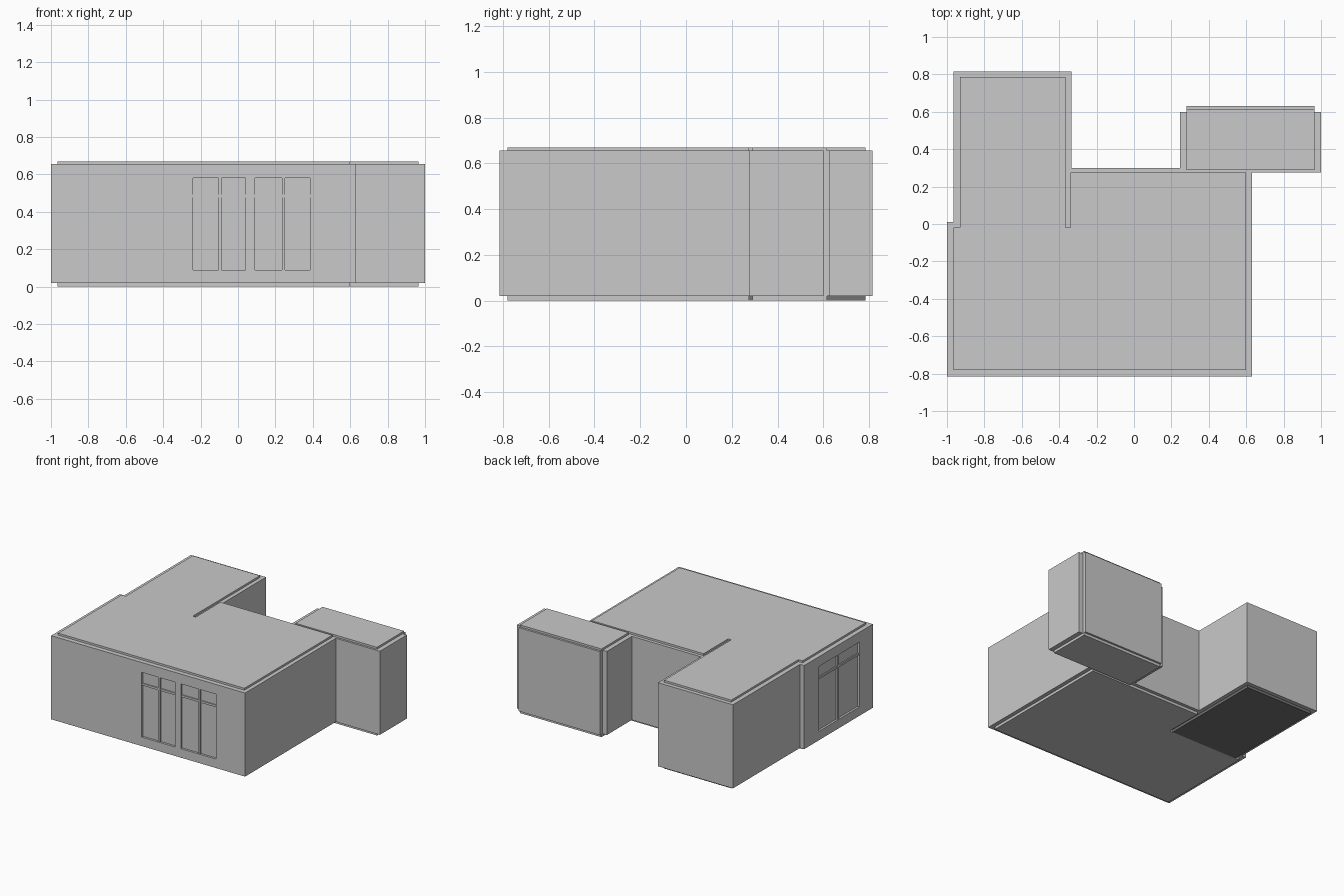
import bpy
import bmesh

cube = bpy.data.objects.get("Cube")
if cube:
    bpy.data.objects.remove(cube, do_unlink=True)


def material(name, color):
    mat = bpy.data.materials.new(name)
    mat.use_nodes = True
    mat.diffuse_color = (*color, 1)
    mat.node_tree.nodes["Principled BSDF"].inputs["Base Color"].default_value = (*color, 1)
    return mat


LIGHT = material("light_grey", (0.58, 0.585, 0.58))
DARK = material("dark_grey", (0.17, 0.17, 0.17))

WALL_LOW, WALL_HIGH = 0.02, 0.655
ROOF = 0.67


def prism(name, outline, low, high, mat=LIGHT):
    """Extrude a plan outline between two heights."""
    bm = bmesh.new()
    face = bm.faces.new([bm.verts.new((x, y, low)) for x, y in outline])
    up = bmesh.ops.extrude_face_region(bm, geom=[face])["geom"]
    verts = [v for v in up if isinstance(v, bmesh.types.BMVert)]
    bmesh.ops.translate(bm, verts=verts, vec=(0, 0, high - low))
    bmesh.ops.recalc_face_normals(bm, faces=bm.faces)
    mesh = bpy.data.meshes.new(name)
    bm.to_mesh(mesh)
    bm.free()
    mesh.materials.append(mat)
    obj = bpy.data.objects.new(name, mesh)
    bpy.context.scene.collection.objects.link(obj)
    return obj


def box(name, x0, x1, y0, y1, z0, z1, mat=LIGHT):
    return prism(name, [(x0, y0), (x1, y0), (x1, y1), (x0, y1)], z0, z1, mat)


# House walls: front room plus back wing
FRONT, SIDE = -0.815, -1.0
walls = prism("house_walls", [
    (SIDE, FRONT), (0.63, FRONT), (0.63, 0.3), (-0.335, 0.3),
    (-0.335, 0.815), (-0.965, 0.815), (-0.965, 0.01), (SIDE, 0.01)],
    WALL_LOW, WALL_HIGH)

# Inset roof and floor slabs, with a slit along the inner wall
room = [(-0.965, -0.78), (0.6, -0.78), (0.6, 0.275), (-0.34, 0.275), (-0.34, -0.02)]
wing = [(-0.365, -0.02), (-0.365, 0.785), (-0.93, 0.785), (-0.93, -0.02)]
corner = [(-0.965, -0.02)]
prism("roof_slab", room + wing + corner, WALL_HIGH - 0.01, ROOF)
prism("room_floor", room + corner, 0, WALL_LOW + 0.01)
prism("wing_floor", wing, 0, WALL_LOW + 0.01, DARK)

# Annex with its slabs and raised back panel
box("annex_walls", 0.245, 1, 0.275, 0.6, WALL_LOW, WALL_HIGH)
box("annex_roof", 0.28, 0.965, 0.29, 0.615, WALL_HIGH - 0.01, ROOF)
box("annex_floor", 0.28, 0.965, 0.29, 0.615, 0, WALL_LOW + 0.01)
box("annex_back_panel", 0.28, 0.965, 0.59, 0.63, WALL_LOW, WALL_HIGH)

# Recessed windows: start, end, mullion position along the wall
DEPTH, BAR = 0.016, 0.008
SILL, HEAD, TRANSOM = 0.088, 0.58, 0.485


def window(name, wall_axis, start, end, mullion):
    def part(label, a0, a1, d0, d1, z0, z1):
        if wall_axis == "x":
            return box(label, a0, a1, FRONT + d0, FRONT + d1, z0, z1)
        return box(label, SIDE + d0, SIDE + d1, a0, a1, z0, z1)

    cutter = part(name + "_cutter", start, end, -0.05, DEPTH, SILL, HEAD)
    cutter.hide_render = True
    cut = walls.modifiers.new(name, "BOOLEAN")
    cut.operation, cut.solver, cut.object = "DIFFERENCE", "EXACT", cutter
    bpy.context.view_layer.objects.active = walls
    bpy.ops.object.modifier_apply(modifier=cut.name)
    bpy.data.objects.remove(cutter, do_unlink=True)
    part(name + "_mullion", mullion - BAR, mullion + BAR, 0.004, DEPTH + 0.01, SILL, HEAD)
    part(name + "_transom", start, end, 0.008, DEPTH + 0.01, TRANSOM - BAR, TRANSOM + BAR)


window("front_window_a", "x", -0.24, 0.04, -0.095)
window("front_window_b", "x", 0.09, 0.385, 0.242)
window("side_window", "y", -0.655, -0.167, -0.405)
